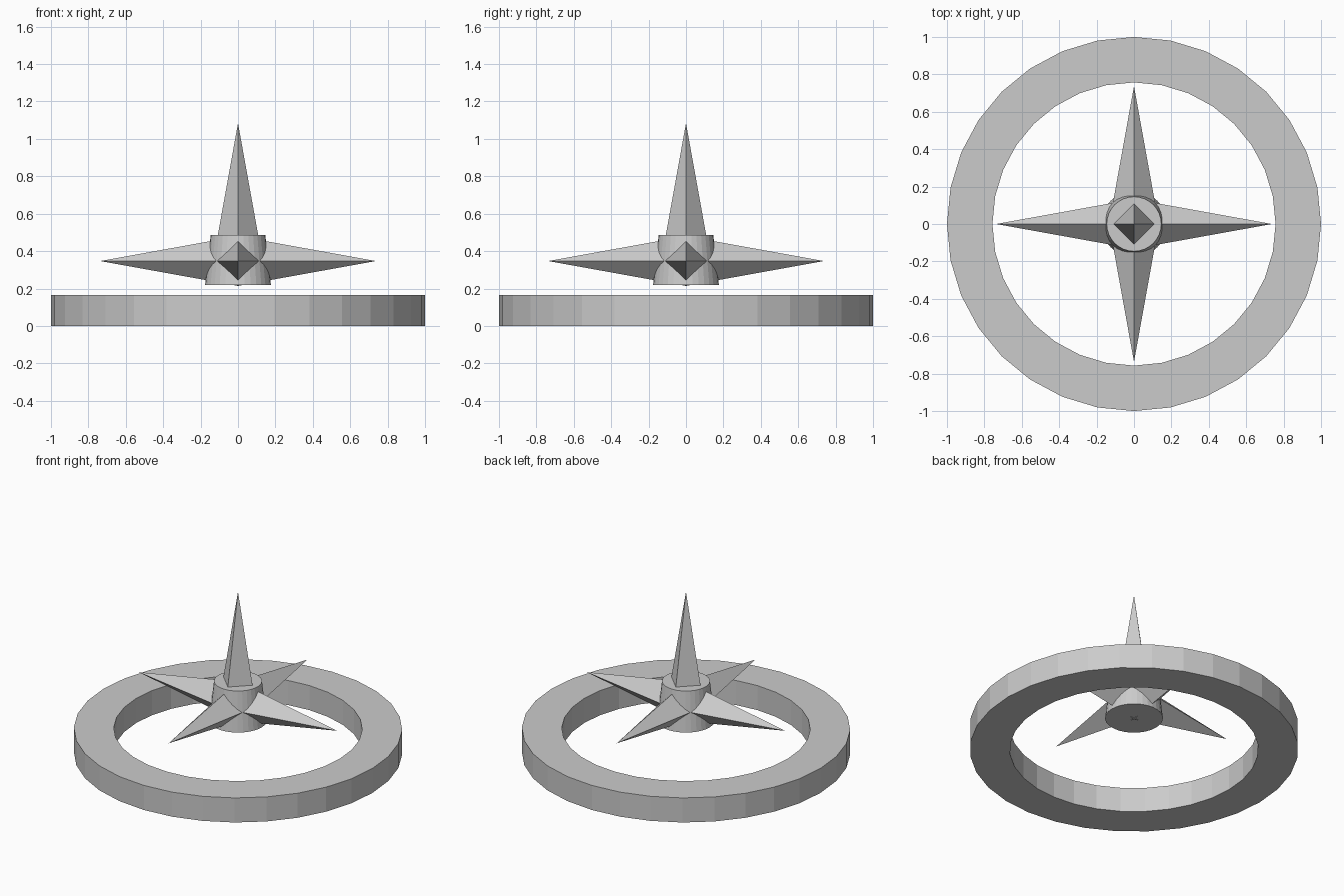
import bpy, bmesh, math
from mathutils import Matrix, Vector

if "Cube" in bpy.data.objects:
    bpy.data.objects.remove(bpy.data.objects["Cube"])

grey = bpy.data.materials.new("light_grey")
grey.diffuse_color = (0.6, 0.6, 0.6, 1)
grey.use_nodes = True
grey.node_tree.nodes["Principled BSDF"].inputs["Base Color"].default_value = grey.diffuse_color


def finish(name, bm):
    bmesh.ops.recalc_face_normals(bm, faces=bm.faces[:])
    me = bpy.data.meshes.new(name)
    bm.to_mesh(me)
    bm.free()
    me.materials.append(grey)
    ob = bpy.data.objects.new(name, me)
    bpy.context.collection.objects.link(ob)
    return ob


def lathe(name, profile, sides=32):
    """Revolve a closed (radius, z) profile around z."""
    bm = bmesh.new()
    rings = []
    for i in range(sides):
        a = 2 * math.pi * i / sides
        rings.append([bm.verts.new((r * math.cos(a), r * math.sin(a), z)) for r, z in profile])
    n = len(profile)
    for i in range(sides):
        p, q = rings[i], rings[(i + 1) % sides]
        for j in range(n):
            k = (j + 1) % n
            bm.faces.new((p[j], q[j], q[k], p[k]))
    return finish(name, bm)


def cone(name, r1, r2, depth, sides, start, direction=(0, 0, 1)):
    """Cone whose base centre is at start and axis follows direction."""
    bm = bmesh.new()
    bmesh.ops.create_cone(bm, cap_ends=True, segments=sides, radius1=r1, radius2=r2, depth=depth)
    bm.transform(Matrix.Translation((0, 0, depth / 2)))
    if direction != (0, 0, 1):
        # swing to +x, then turn about z, so the diamond section stays upright
        bm.transform(Matrix.Rotation(math.pi / 2, 4, 'Y'))
        bm.transform(Matrix.Rotation(math.atan2(direction[1], direction[0]), 4, 'Z'))
    bm.transform(Matrix.Translation(Vector(start)))
    bmesh.ops.remove_doubles(bm, verts=bm.verts[:], dist=1e-5)
    return finish(name, bm)


# Flat ring
lathe("base_ring", [(1.0, 0), (1.0, 0.165), (0.757, 0.165), (0.757, 0)])

# Tapered hub floating at the centre
cone("hub", 0.176, 0.146, 0.265, 32, (0, 0, 0.22))

# Four level spikes and one upright spike, all from the hub centre
centre = (0, 0, 0.347)
for name, d in (("right", (1, 0, 0)), ("back", (0, 1, 0)), ("left", (-1, 0, 0)), ("front", (0, -1, 0))):
    cone(name + "_spike", 0.133, 0, 0.737, 4, centre, d)
cone("top_spike", 0.133, 0, 0.737, 4, centre)
